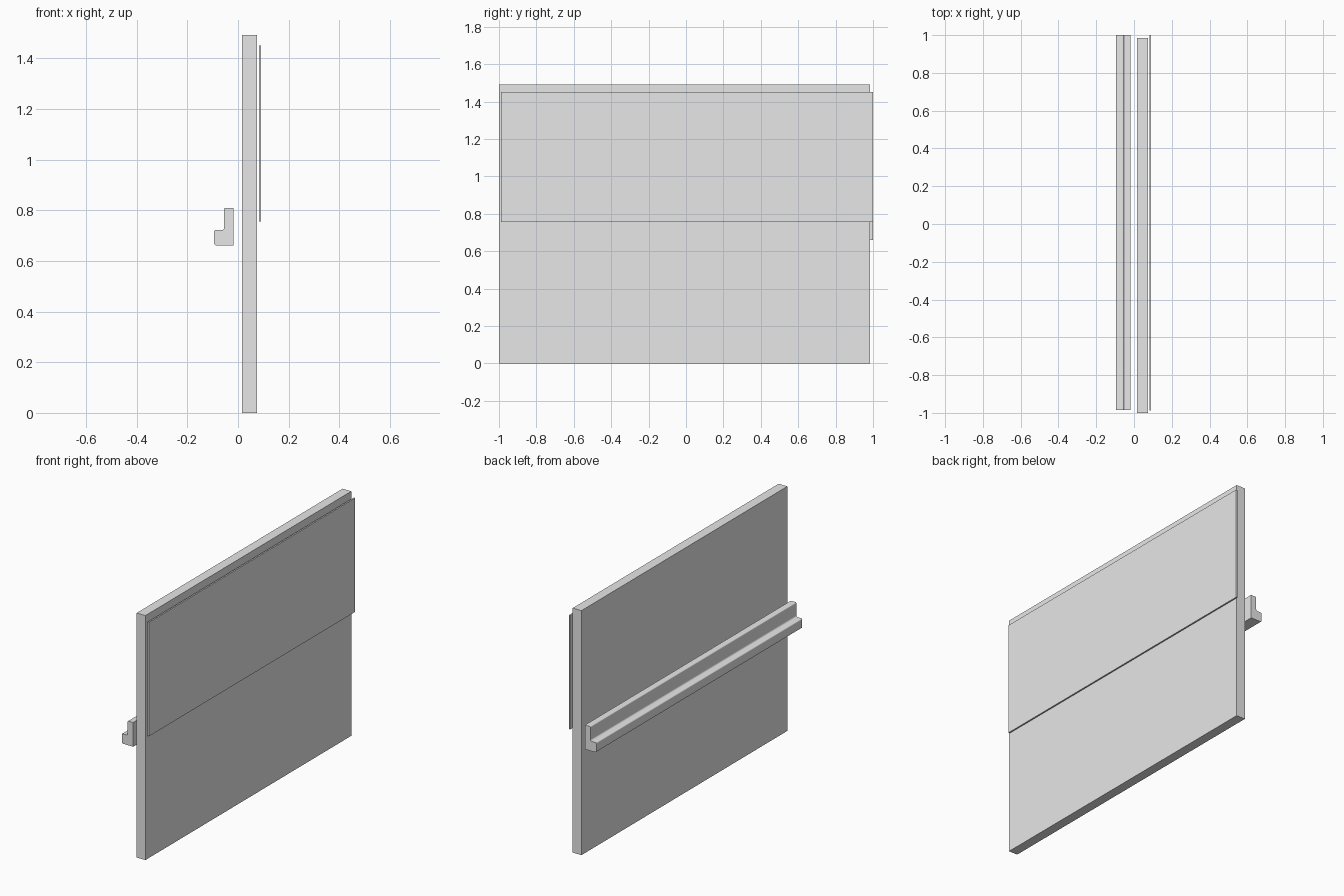
import bpy
import bmesh

cube = bpy.data.objects.get("Cube")
if cube:
    bpy.data.objects.remove(cube, do_unlink=True)

grey = bpy.data.materials.new("plain grey")
grey.use_nodes = True
grey.diffuse_color = (0.8, 0.8, 0.8, 1)
grey.node_tree.nodes["Principled BSDF"].inputs["Base Color"].default_value = grey.diffuse_color


def extrude_profile(name, profile, y0, y1, rounding=None):
    """Extrude an (x, z) outline along y, rounding the chosen corners."""
    bm = bmesh.new()
    face = bm.faces.new([bm.verts.new((x, y0, z)) for x, z in profile])
    new = bmesh.ops.extrude_face_region(bm, geom=[face], use_keep_orig=True)["geom"]
    bmesh.ops.translate(bm, vec=(0, y1 - y0, 0),
                        verts=[v for v in new if isinstance(v, bmesh.types.BMVert)])
    bmesh.ops.recalc_face_normals(bm, faces=bm.faces)
    for (x, z), radius in (rounding or {}).items():
        edges = [e for e in bm.edges
                 if all(abs(v.co.x - x) + abs(v.co.z - z) < 1e-5 for v in e.verts)]
        bmesh.ops.bevel(bm, geom=edges, offset=radius, offset_type='OFFSET',
                        segments=4, profile=0.5, affect='EDGES')
    mesh = bpy.data.meshes.new(name)
    bm.to_mesh(mesh)
    bm.free()
    mesh.materials.append(grey)
    obj = bpy.data.objects.new(name, mesh)
    bpy.context.collection.objects.link(obj)
    return obj


def box_profile(x0, x1, z0, z1):
    return [(x0, z0), (x1, z0), (x1, z1), (x0, z1)]


# Main board and the thin sheet floating beside its upper half
extrude_profile("main_board", box_profile(0.016, 0.075, 0, 1.492), -1, 0.985)
extrude_profile("upper_sheet", box_profile(0.082, 0.091, 0.755, 1.45), -0.988, 1)

# L-shaped ledge rail on the other side, with softened corners
back, step, lip = -0.018, -0.055, -0.095
bottom, shelf, top = 0.661, 0.721, 0.809
rail = extrude_profile(
    "ledge_rail",
    [(back, bottom), (back, top), (step, top), (step, shelf), (lip, shelf), (lip, bottom)],
    -0.985, 1,
    {(step, top): 0.006, (step, shelf): 0.01, (lip, shelf): 0.006, (lip, bottom): 0.01})

bpy.ops.object.select_all(action='DESELECT')
rail.select_set(True)
bpy.context.view_layer.objects.active = rail
bpy.ops.object.shade_smooth_by_angle()
